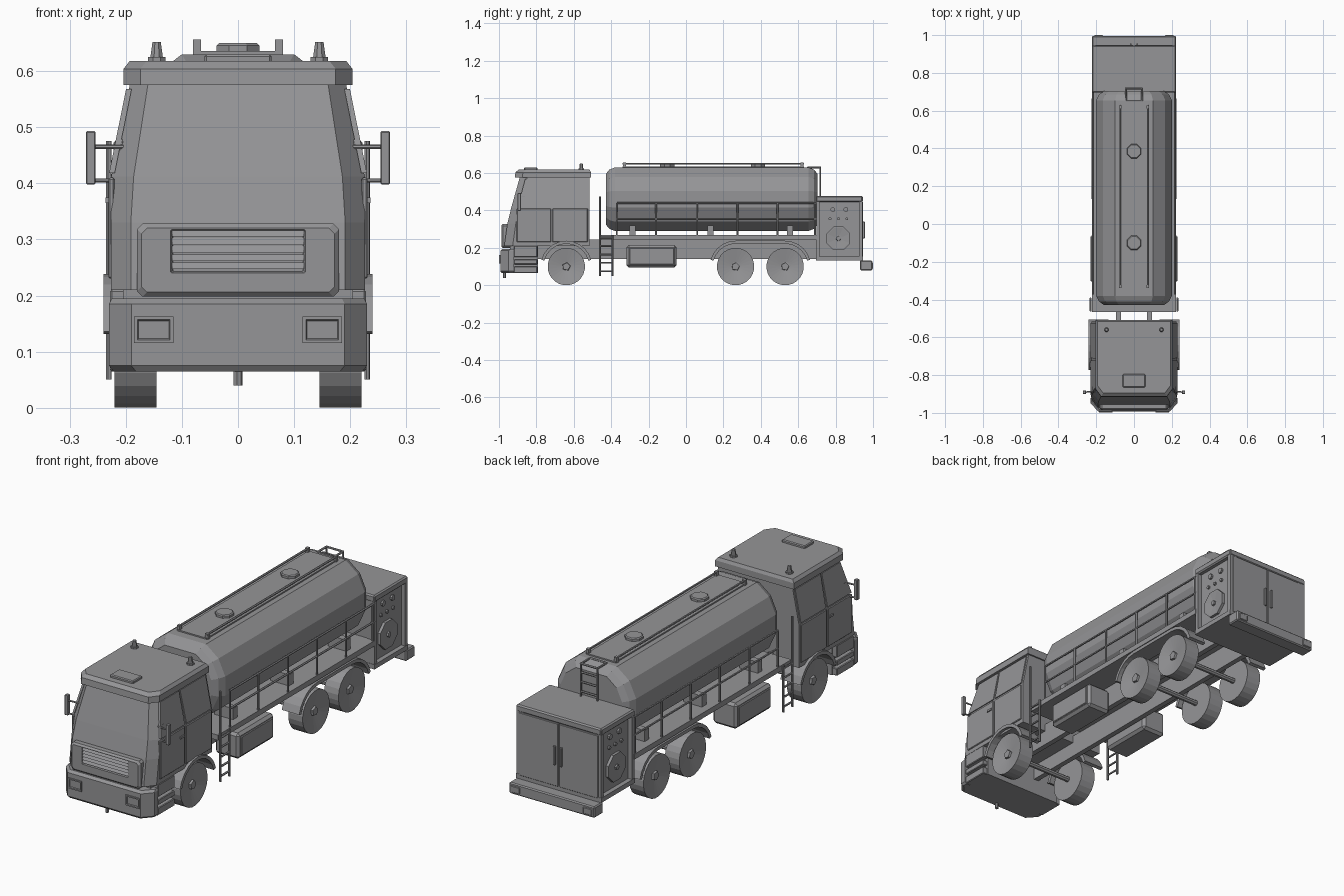
import bpy, bmesh
from math import sin, cos, pi, radians
from mathutils import Vector

cube = bpy.data.objects.get("Cube")
if cube:
    bpy.data.objects.remove(cube, do_unlink=True)

paint = bpy.data.materials.new("plain grey")
paint.use_nodes = True
GREY = (0.3, 0.3, 0.31, 1)
paint.diffuse_color = GREY
paint.node_tree.nodes["Principled BSDF"].inputs["Base Color"].default_value = GREY
SIDES = ((1, "left"), (-1, "right"))


def finish(name, bm, bevel=0):
    bmesh.ops.recalc_face_normals(bm, faces=bm.faces)
    me = bpy.data.meshes.new(name)
    bm.to_mesh(me)
    bm.free()
    me.materials.append(paint)
    ob = bpy.data.objects.new(name, me)
    bpy.context.collection.objects.link(ob)
    if bevel:
        mod = ob.modifiers.new("Bevel", "BEVEL")
        mod.width, mod.segments = bevel, 1
    return ob


def loft(name, rings, bevel=0):
    """Skin equal-length rings of points and cap both ends."""
    bm = bmesh.new()
    vs = [[bm.verts.new(p) for p in r] for r in rings]
    n = len(vs[0])
    for a, b in zip(vs, vs[1:]):
        for i in range(n):
            bm.faces.new((a[i], a[(i + 1) % n], b[(i + 1) % n], b[i]))
    bm.faces.new(vs[0])
    bm.faces.new(vs[-1])
    return finish(name, bm, bevel)


def box(name, x, y, z, bevel=0):
    rings = [[(x[0], y[0], h), (x[1], y[0], h), (x[1], y[1], h), (x[0], y[1], h)] for h in z]
    return loft(name, rings, bevel)


def side_prism(name, yz, x0, x1):
    return loft(name, [[(x, y, z) for y, z in yz] for x in (x0, x1)])


def turned(name, centre, axis, profile, n=24):
    """Lathe (distance, radius) pairs along an axis."""
    c, d = Vector(centre), Vector(axis).normalized()
    u = d.orthogonal().normalized()
    v = d.cross(u)
    rings = [[c + d * t + (u * cos(2 * pi * (i + .5) / n) + v * sin(2 * pi * (i + .5) / n)) * r
              for i in range(n)] for t, r in profile]
    return loft(name, rings)


def rod(name, p, q, r=0.005, n=6):
    d = Vector(q) - Vector(p)
    return turned(name, p, d, [(0, r), (d.length, r)], n)


def ring(z, w, front, back, cx, cy):
    return [(w, back, z), (w, front + cy, z), (w - cx, front, z),
            (cx - w, front, z), (-w, front + cy, z), (-w, back, z)]


# Cab shell, roof and front bumper
loft("cab_shell", [ring(.21, .226, -.972, -.515, .035, .045),
                   ring(.33, .226, -.955, -.515, .035, .045),
                   ring(.412, .226, -.935, -.515, .04, .045),
                   ring(.58, .192, -.888, -.515, .032, .04)])
loft("cab_roof", [ring(.575, .204, -.915, -.508, .03, .04),
                  ring(.604, .204, -.912, -.508, .03, .04),
                  ring(.618, .193, -.895, -.515, .03, .04)])
box("roof_hatch", (-.06, .06), (-.865, -.795), (.61, .63), .004)
loft("front_bumper", [ring(.065, .222, -.985, -.92, .04, .045),
                      ring(.075, .23, -.993, -.92, .04, .045),
                      ring(.185, .23, -.993, -.92, .04, .045),
                      ring(.195, .225, -.98, -.92, .04, .045)])
box("step_core", (-.205, .205), (-.94, -.79), (.065, .215))
rod("tow_pin", (0, -.97, .04), (0, -.97, .07), .008)

# Grille frame, recessed backing and slats
def grille_ring(y, w, z0, z1, c=.01):
    return [(w - c, y, z0), (w, y, z0 + c), (w, y, z1 - c), (w - c, y, z1),
            (c - w, y, z1), (-w, y, z1 - c), (-w, y, z0 + c), (c - w, y, z0)]

loft("grille_frame", [grille_ring(-.94, .18, .198, .328), grille_ring(-.978, .18, .198, .328),
                      grille_ring(-.986, .172, .206, .32), grille_ring(-.986, .12, .24, .318, .002),
                      grille_ring(-.976, .116, .243, .315, .002)])
for i in range(5):
    z = .247 + i * .0145
    side_prism("grille_slat", [(-.975, z), (-.987, z), (-.979, z + .012), (-.975, z + .012)], -.118, .118)

for s, side in SIDES:
    # Headlights
    def lamp(y, m):
        x0, x1, z0, z1 = .115 + m, .185 - m, .115 + m, .163 - m
        return [(s * x0, y, z0), (s * x1, y, z0), (s * x1, y, z1), (s * x0, y, z1)]
    loft(side + "_headlight", [lamp(-.985, 0), lamp(-.999, 0), lamp(-.999, .006), lamp(-.994, .008)])
    # Entry steps
    for z0, z1 in ((.065, .1), (.112, .137), (.15, .21)):
        box(side + "_step", (s * .19, s * .228), (-.92, -.795), (z0, z1), .003)
    # Doors, side windows and rear cab panel
    for name, ya, yb in (("door", -.905, -.722), ("rear_panel", -.714, -.525)):
        box(side + "_" + name, (s * .22, s * .231), (ya, yb), (.23, .41), .003)
        top = ya + .045 if name == "door" else ya
        glass = [(ya + .005, .418), (yb, .418), (yb, .568), (top, .568)]
        loft(side + "_" + name + "_window",
             [[(s * (.226 - (z - .412) * .202 + o), y, z) for y, z in glass] for o in (-.005, .005)])
    box(side + "_door_handle", (s * .225, s * .236), (-.76, -.73), (.365, .375))
    # Mirrors
    box(side + "_mirror", (s * .254, s * .271), (-.9, -.882), (.398, .493), .002)
    for z in (.405, .465):
        rod(side + "_mirror_arm", (s * .2, -.885, z), (s * .258, -.89, z), .004)
    box(side + "_mirror_mount", (s * .2, s * .219), (-.885, -.855), (.425, .48), .006)
    # Roof beacons
    turned(side + "_beacon", (s * .145, -.56, .615), (0, 0, 1),
           [(0, .017), (.01, .017), (.01, .012), (.037, .008)], 8)

    # Wheels with dished faces and hubs
    for y in (-.64, .265, .53):
        turned(side + "_wheel", (s * .145, y, .1), (s, 0, 0),
               [(0, .03), (0, .1), (.075, .1), (.073, .088), (.062, .025)])
        turned(side + "_hub", (s * .2, y, .1), (s, 0, 0), [(0, .024), (.017, .021)], 5)

    # Fenders as thick arched strips
    def fender(name, ya, yb, x1):
        def arc(r):
            pts = []
            for a in range(165, 14, -15):
                if a >= 90:
                    pts.append((ya + r * cos(radians(a)), .1 + r * sin(radians(a))))
                if a <= 90:
                    pts.append((yb + r * cos(radians(a)), .1 + r * sin(radians(a))))
            return pts
        side_prism(name, arc(.138) + arc(.122)[::-1], s * .135, s * x1)
    fender(side + "_front_fender", -.64, -.64, .24)
    fender(side + "_rear_fender", .265, .53, .225)

    # Chassis rail, storage locker and its lid
    box(side + "_chassis_rail", (s * .07, s * .095), (-.9, .92), (.14, .245))
    box(side + "_locker", (s * .1, s * .225), (-.318, -.05), (.095, .215), .012)
    box(side + "_locker_lid", (s * .22, s * .23), (-.303, -.065), (.11, .2), .003)

    # Side railing
    posts = (-.37, -.16, .06, .275, .49, .69)
    for y in posts:
        rod(side + "_rail_post", (s * .217, y, .26), (s * .217, y, .44))
    for z in (.355, .44):
        rod(side + "_hand_rail", (s * .217, -.37, z), (s * .217, .7, z))

    # Access ladder
    rod(side + "_ladder_post", (s * .23, -.46, .05), (s * .23, -.46, .475))
    rod(side + "_ladder_post", (s * .23, -.393, .05), (s * .23, -.393, .27))
    for i in range(5):
        z = .075 + i * .045
        rod(side + "_ladder_rung", (s * .23, -.46, z), (s * .23, -.393, z))

    # Tank cradles
    for y in (-.285, .13, .555):
        box(side + "_cradle", (s * .09, s * .185), (y - .016, y + .016), (.26, .32))

    # Catwalk rails and rear tank ladder
    rod(side + "_catwalk_rail", (s * .073, -.34, .65), (s * .073, .63, .65), .005)
    for y in (-.33, .62):
        box(side + "_catwalk_post", (s * .066, s * .08), (y - .008, y + .008), (.625, .656))
    rod(side + "_tank_ladder_post", (s * .043, .718, .47), (s * .043, .718, .632))
    rod(side + "_tank_ladder_hook", (s * .043, .65, .63), (s * .043, .72, .63))

    # Side equipment bay: hose reel, gauges and valves
    turned(side + "_hose_reel", (s * .195, .815, .25), (s, 0, 0),
           [(0, .068), (.018, .068), (.018, .06), (.014, .02)], 8)
    turned(side + "_reel_hub", (s * .2, .815, .25), (s, 0, 0), [(0, .014), (.017, .012)], 6)
    for y, z, r in ((.785, .405, .013), (.855, .405, .013), (.77, .355, .008), (.815, .355, .008), (.86, .355, .008)):
        turned(side + "_gauge", (s * .195, y, z), (s, 0, 0), [(0, r), (.014, r)], 8)

    # Rear doors, handles and bumper lamps
    box(side + "_rear_door", (s * .003, s * .205), (.935, .947), (.15, .445), .002)
    box(side + "_rear_handle", (s * .012, s * .022), (.94, .956), (.25, .34), .002)
    box(side + "_rear_lamp", (s * .165, s * .21), (.99, 1.0), (.09, .12), .002)
    # Bay corner posts
    for y0, y1 in ((.697, .715), (.925, .943)):
        box(side + "_bay_post", (s * .18, s * .22), (y0, y1), (.14, .47))

for y in (-.64, .265, .53):
    rod("axle", (-.15, y, .1), (.15, y, .1), .013, 8)

# Deck
box("deck", (-.222, .222), (-.465, .7), (.243, .268))

# Tank with chamfered ends
half = [(.1, .17), (.165, .12), (.2, .045), (.2, -.045), (.165, -.12), (.1, -.17)]
outline = half + [(-x, z) for x, z in reversed(half)]
loft("tank", [[(x * k, y, .46 + z * k) for x, z in outline]
              for y, k in ((-.428, .8), (-.41, .93), (-.38, 1), (.655, 1), (.685, .93), (.703, .8))])

# Catwalk and hatches
box("catwalk", (-.075, .075), (-.34, .63), (.62, .636))
for y in (.385, -.1):
    turned("tank_hatch", (0, y, .63), (0, 0, 1), [(0, .041), (.016, .041), (.02, .036)], 8)
for z in (.5, .545, .59, .63):
    rod("tank_ladder_rung", (-.043, .718, z), (.043, .718, z))
rod("tank_ladder_top", (-.043, .652, .63), (.043, .652, .63))

# Rear equipment body
box("bay_core", (-.2, .2), (.7, .94), (.14, .47))
box("bay_roof", (-.222, .222), (.695, .945), (.445, .478), .006)
box("bay_floor", (-.222, .222), (.695, .945), (.133, .155))
box("rear_bumper", (-.222, .222), (.93, .996), (.08, .132), .005)
